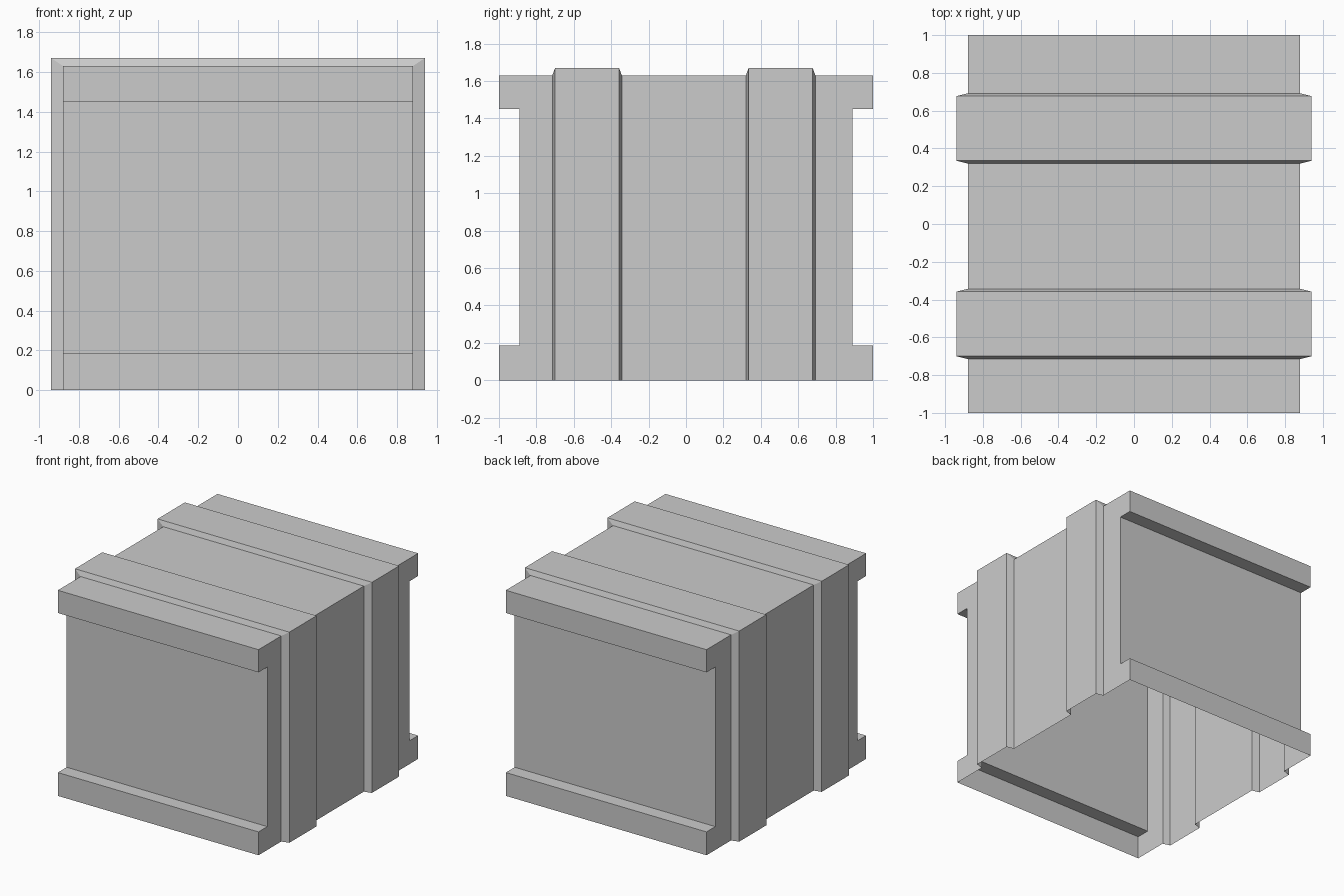
import bpy, bmesh, math

cube = bpy.data.objects.get("Cube")
if cube:
    bpy.data.objects.remove(cube, do_unlink=True)

BODY = (0.88, 1.63)     # half width, height
BAND = (0.94, 1.67)
LIP_LOW, LIP_HIGH = 0.185, 1.45
WALL = 0.89             # recessed end wall, y
END = 1.0               # outer edge of lips, y

grey = bpy.data.materials.new("light grey")
grey.use_nodes = True
colour = (0.6, 0.6, 0.6, 1)
grey.diffuse_color = colour
grey.node_tree.nodes["Principled BSDF"].inputs["Base Color"].default_value = colour

bm = bmesh.new()


def face(points):
    bm.faces.new([bm.verts.new(p) for p in points])


def section(y, size):
    """Open-bottomed arch outline at depth y."""
    w, h = size
    right = [(-w, y, z) for z in (0, LIP_LOW, LIP_HIGH, h)]
    return right + [(-x, y, z) for x, y, z in reversed(right)]


# Walls and roof, lofted front to back through the two raised bands
sections = [section(-WALL, BODY)]
for start, end in ((-0.715, -0.343), (0.32, 0.692)):
    sections += [section(start, BODY), section(start + 0.015, BAND),
                 section(end - 0.015, BAND), section(end, BODY)]
sections.append(section(WALL, BODY))
for a, b in zip(sections, sections[1:]):
    for i in range(len(a) - 1):
        face((a[i], a[i + 1], b[i + 1], b[i]))

# End walls with projecting top and bottom lips
w, top = BODY
path = [(WALL, top), (END, top), (END, LIP_HIGH), (WALL, LIP_HIGH),
        (WALL, LIP_LOW), (END, LIP_LOW), (END, 0)]
for s in (-1, 1):
    for (y0, z0), (y1, z1) in zip(path, path[1:]):
        face(((-w, s * y0, z0), (w, s * y0, z0), (w, s * y1, z1), (-w, s * y1, z1)))
    # Side closures of the lips
    for x in (-w, w):
        for lo, hi in ((0, LIP_LOW), (LIP_HIGH, top)):
            face(((x, s * WALL, lo), (x, s * END, lo), (x, s * END, hi), (x, s * WALL, hi)))

# Weld into one shell, open underneath
bmesh.ops.remove_doubles(bm, verts=bm.verts[:], dist=0.0005)
bmesh.ops.recalc_face_normals(bm, faces=bm.faces[:])
bmesh.ops.dissolve_limit(bm, angle_limit=math.radians(1),
                         verts=bm.verts[:], edges=bm.edges[:])

mesh = bpy.data.meshes.new("banded_crate_shell")
bm.to_mesh(mesh)
bm.free()
mesh.materials.append(grey)
shell = bpy.data.objects.new("banded_crate_shell", mesh)
bpy.context.collection.objects.link(shell)
